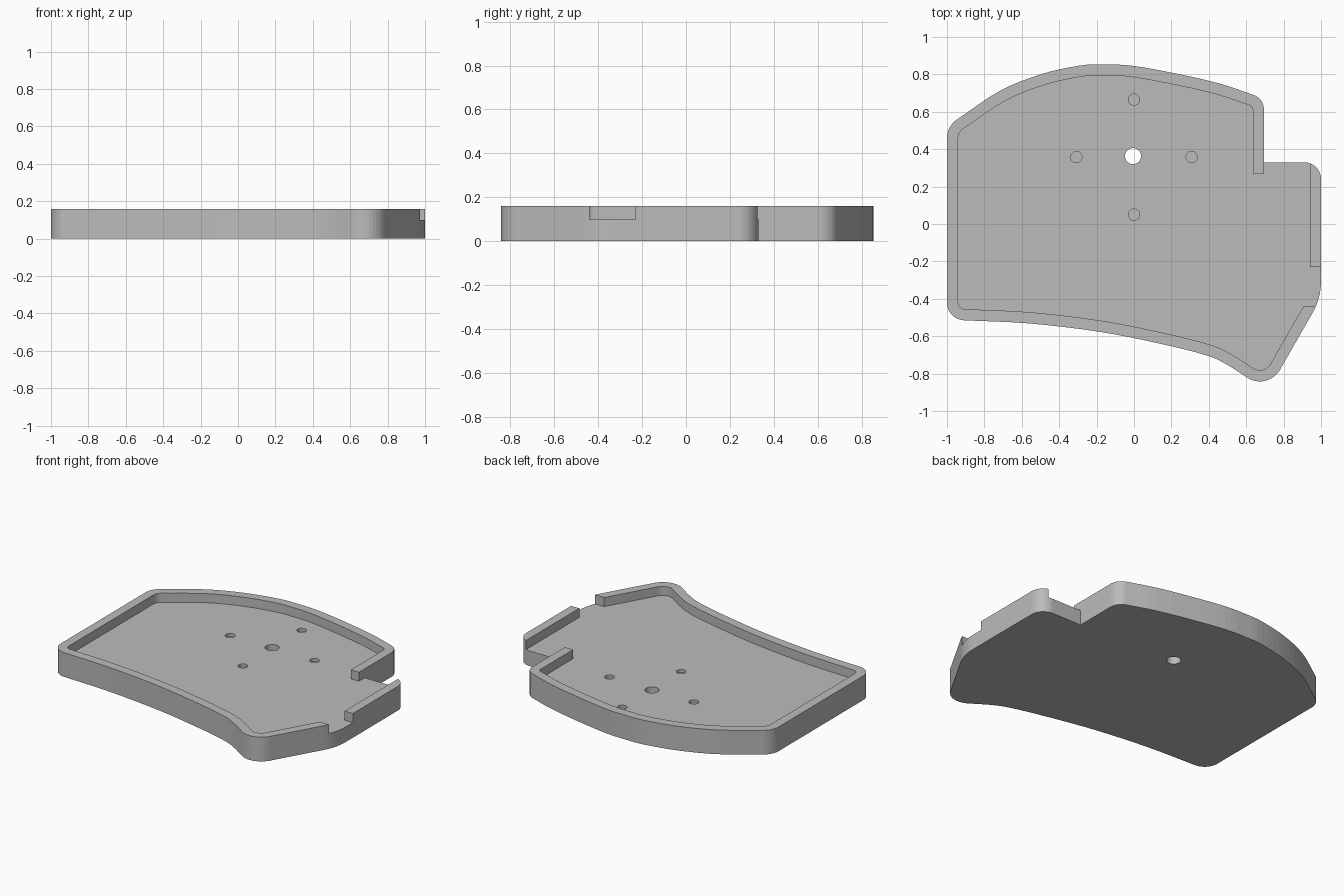
import bpy, bmesh, math
from mathutils import Vector

FLOOR, TOP, RIM = 0.10, 0.16, 0.06

cube = bpy.data.objects.get("Cube")
if cube:
    bpy.data.objects.remove(cube, do_unlink=True)


def spline(points, steps=4):
    """Smooth curve through the points."""
    p = [Vector(q) for q in points]
    p = [2 * p[0] - p[1]] + p + [2 * p[-1] - p[-2]]
    out = []
    for a, b, c, d in zip(p, p[1:], p[2:], p[3:]):
        for i in range(steps):
            t = i / steps
            out.append(b + (c - a) * t / 2 + (2 * a - 5 * b + 4 * c - d) * t**2 / 2
                       + (3 * b - a - 3 * c + d) * t**3 / 2)
    return out + [p[-2]]


def corner(a, c, b, steps=10):
    """Round corner from a to b around the sharp corner c."""
    a, c, b = Vector(a), Vector(c), Vector(b)
    w = math.cos((c - a).angle(b - c) / 2)
    out = []
    for i in range(steps + 1):
        t = i / steps
        k0, k1, k2 = (1 - t)**2, 2 * w * t * (1 - t), t**2
        out.append((a * k0 + c * k1 + b * k2) / (k0 + k1 + k2))
    return out


def inset(path, distance):
    """Shift an open path to its left."""
    out = []
    for i, p in enumerate(path):
        before = (p - path[i - 1]).normalized() if i else None
        after = (path[i + 1] - p).normalized() if i + 1 < len(path) else before
        before = before or after
        n0, n1 = Vector((-before.y, before.x)), Vector((-after.y, after.x))
        out.append(p + (n0 + n1) * distance / (1 + n0.dot(n1)))
    return out


def prism(name, outline, z0, z1):
    bm = bmesh.new()
    face = bm.faces.new([bm.verts.new((p[0], p[1], z0)) for p in outline])
    moved = bmesh.ops.extrude_face_region(bm, geom=[face])["geom"]
    bmesh.ops.translate(bm, vec=(0, 0, z1 - z0),
                        verts=[v for v in moved if isinstance(v, bmesh.types.BMVert)])
    bmesh.ops.recalc_face_normals(bm, faces=bm.faces)
    mesh = bpy.data.meshes.new(name)
    bm.to_mesh(mesh)
    bm.free()
    obj = bpy.data.objects.new(name, mesh)
    bpy.context.collection.objects.link(obj)
    return obj


def circle(x, y, r, n=32):
    return [(x + r * math.cos(math.tau * i / n), y + r * math.sin(math.tau * i / n))
            for i in range(n)]


def cut(target, cutter):
    cutter.hide_render = True
    mod = target.modifiers.new("cut", "BOOLEAN")
    mod.operation, mod.solver, mod.object = "DIFFERENCE", "EXACT", cutter
    bpy.context.view_layer.objects.active = target
    bpy.ops.object.modifier_apply(modifier=mod.name)
    bpy.data.objects.remove(cutter, do_unlink=True)


# Long walled stretch: back curve, left side, front curve and front tip
back = spline([(0.64, 0.69), (0.46, 0.75), (0.246, 0.80), (0, 0.845), (-0.155, 0.853),
               (-0.29, 0.847), (-0.5, 0.80), (-0.72, 0.71), (-0.95, 0.556)])
front = spline([(-0.905, -0.515), (-0.556, -0.532), (-0.18, -0.577), (0.14, -0.64),
                (0.38, -0.70), (0.49, -0.748), (0.606, -0.822)])
wall = (corner((0.695, 0.61), (0.695, 0.67), (0.64, 0.69))[:-1] + back[:-1]
        + corner((-0.95, 0.556), (-1, 0.52), (-1, 0.46))
        + corner((-1, -0.42), (-1, -0.515), (-0.905, -0.515))[:-1] + front[:-1]
        + corner((0.606, -0.822), (0.715, -0.893), (0.78, -0.78)))

# Full body outline adds the right side and the step
right_side = (corner((0.955, -0.475), (1, -0.396), (1, -0.305))
              + corner((1, 0.24), (1, 0.33), (0.91, 0.33)) + [Vector((0.695, 0.33))])
tray = prism("tray", wall + right_side, 0, TOP)

# Recess, open at the side gap and at the step
pocket = ([(0.695 - RIM, 0.27)] + inset(wall, RIM)
          + [(0.906, -0.44), (1.1, -0.44), (1.1, -0.23), (1 - RIM, -0.23),
             (1 - RIM, 0.4), (0.8, 0.4), (0.695, 0.33), (0.695, 0.27)])
cut(tray, prism("pocket_cutter", pocket, FLOOR, 0.3))

# Centre through hole and four shallow holes around it
cut(tray, prism("centre_hole_cutter", circle(-0.005, 0.363, 0.043), -0.1, 0.3))
for x, y in [(0, 0.665), (-0.308, 0.358), (0.308, 0.358), (0, 0.05)]:
    cut(tray, prism("small_hole_cutter", circle(x, y, 0.03), FLOOR - 0.02, 0.3))

grey = bpy.data.materials.new("plain grey")
grey.use_nodes = True
colour = (0.5, 0.5, 0.5, 1)
grey.diffuse_color = colour
grey.node_tree.nodes["Principled BSDF"].inputs["Base Color"].default_value = colour
tray.data.materials.clear()
tray.data.materials.append(grey)
